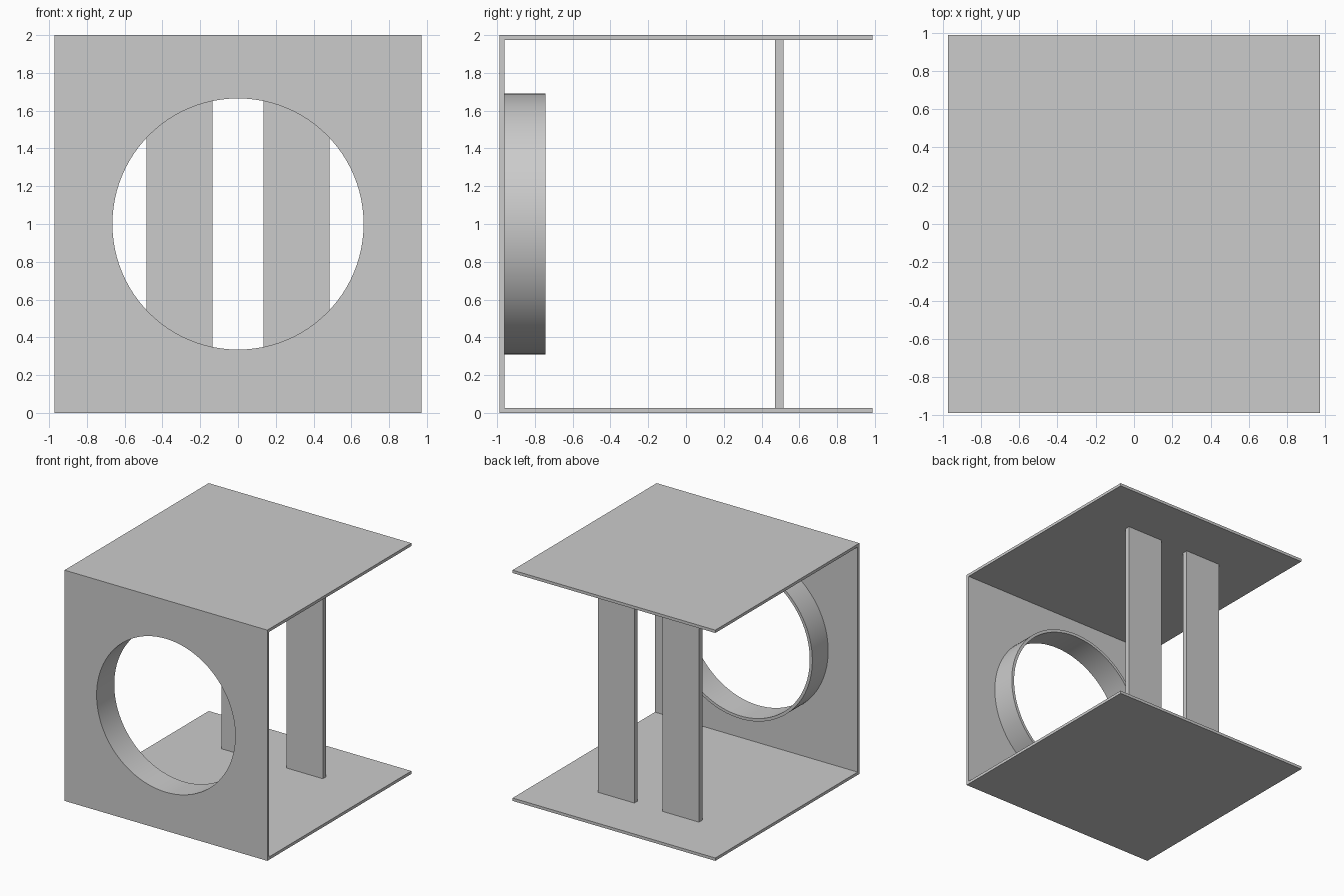
import bpy, bmesh, math
from mathutils import Matrix, Vector

old = bpy.data.objects.get("Cube")
if old:
    bpy.data.objects.remove(old, do_unlink=True)

HALF_X, HALF_Y, HEIGHT, WALL = 0.972, 0.987, 2.0, 0.025
HOLE_R, RING_R, RING_BACK = 0.665, 0.69, -0.745
SEGMENTS = 96

# Single grey material
grey = bpy.data.materials.new("grey")
grey.use_nodes = True
colour = (0.6, 0.6, 0.6, 1)
grey.diffuse_color = colour
grey.node_tree.nodes["Principled BSDF"].inputs["Base Color"].default_value = colour


def make_object(name, bm):
    bmesh.ops.recalc_face_normals(bm, faces=bm.faces)
    mesh = bpy.data.meshes.new(name)
    bm.to_mesh(mesh)
    bm.free()
    mesh.materials.append(grey)
    obj = bpy.data.objects.new(name, mesh)
    bpy.context.collection.objects.link(obj)
    return obj


def box(name, low, high):
    low, high = Vector(low), Vector(high)
    bm = bmesh.new()
    bmesh.ops.create_cube(bm, size=1, matrix=Matrix.Translation((low + high) / 2)
                          @ Matrix.Diagonal((*(high - low), 1)))
    return make_object(name, bm)


def smooth(obj):
    bpy.ops.object.select_all(action="DESELECT")
    obj.select_set(True)
    bpy.context.view_layer.objects.active = obj
    bpy.ops.object.shade_smooth_by_angle(angle=math.radians(30))


# Shell: floor, front wall and roof as one extruded C profile
inner = -HALF_Y + WALL
profile = [(-HALF_Y, 0), (HALF_Y, 0), (HALF_Y, WALL), (inner, WALL),
           (inner, HEIGHT - WALL), (HALF_Y, HEIGHT - WALL),
           (HALF_Y, HEIGHT), (-HALF_Y, HEIGHT)]
bm = bmesh.new()
face = bm.faces.new([bm.verts.new((-HALF_X, y, z)) for y, z in profile])
side = bmesh.ops.extrude_face_region(bm, geom=[face])["geom"]
bmesh.ops.translate(bm, vec=(2 * HALF_X, 0, 0),
                    verts=[v for v in side if isinstance(v, bmesh.types.BMVert)])
shell = make_object("shell", bm)

# Round opening in the front wall
bm = bmesh.new()
bmesh.ops.create_cone(bm, cap_ends=True, segments=SEGMENTS, radius1=HOLE_R,
                      radius2=HOLE_R, depth=0.2,
                      matrix=Matrix.Translation((0, -HALF_Y, HEIGHT / 2))
                      @ Matrix.Rotation(math.pi / 2, 4, "X"))
cutter = make_object("opening_cutter", bm)
cutter.hide_render = True
cut = shell.modifiers.new("opening", "BOOLEAN")
cut.operation, cut.solver, cut.object = "DIFFERENCE", "EXACT", cutter
bpy.ops.object.select_all(action="DESELECT")
shell.select_set(True)
bpy.context.view_layer.objects.active = shell
bpy.ops.object.modifier_apply(modifier=cut.name)
bpy.data.objects.remove(cutter, do_unlink=True)
smooth(shell)

# Collar behind the opening: a rectangular section swept around the y axis
section = [(HOLE_R, inner), (RING_R, inner), (RING_R, RING_BACK), (HOLE_R, RING_BACK)]
bm = bmesh.new()
loops = []
for i in range(SEGMENTS):
    a = 2 * math.pi * i / SEGMENTS
    loops.append([bm.verts.new((r * math.cos(a), y, HEIGHT / 2 + r * math.sin(a)))
                  for r, y in section])
for i in range(SEGMENTS):
    here, after = loops[i - 1], loops[i]
    for j in range(4):
        bm.faces.new((here[j - 1], here[j], after[j], after[j - 1]))
smooth(make_object("opening_collar", bm))

# Pair of flat posts towards the back
for name, centre in (("left_post", 0.31), ("right_post", -0.31)):
    box(name, (centre - 0.175, 0.47, WALL), (centre + 0.175, 0.515, HEIGHT - WALL))
